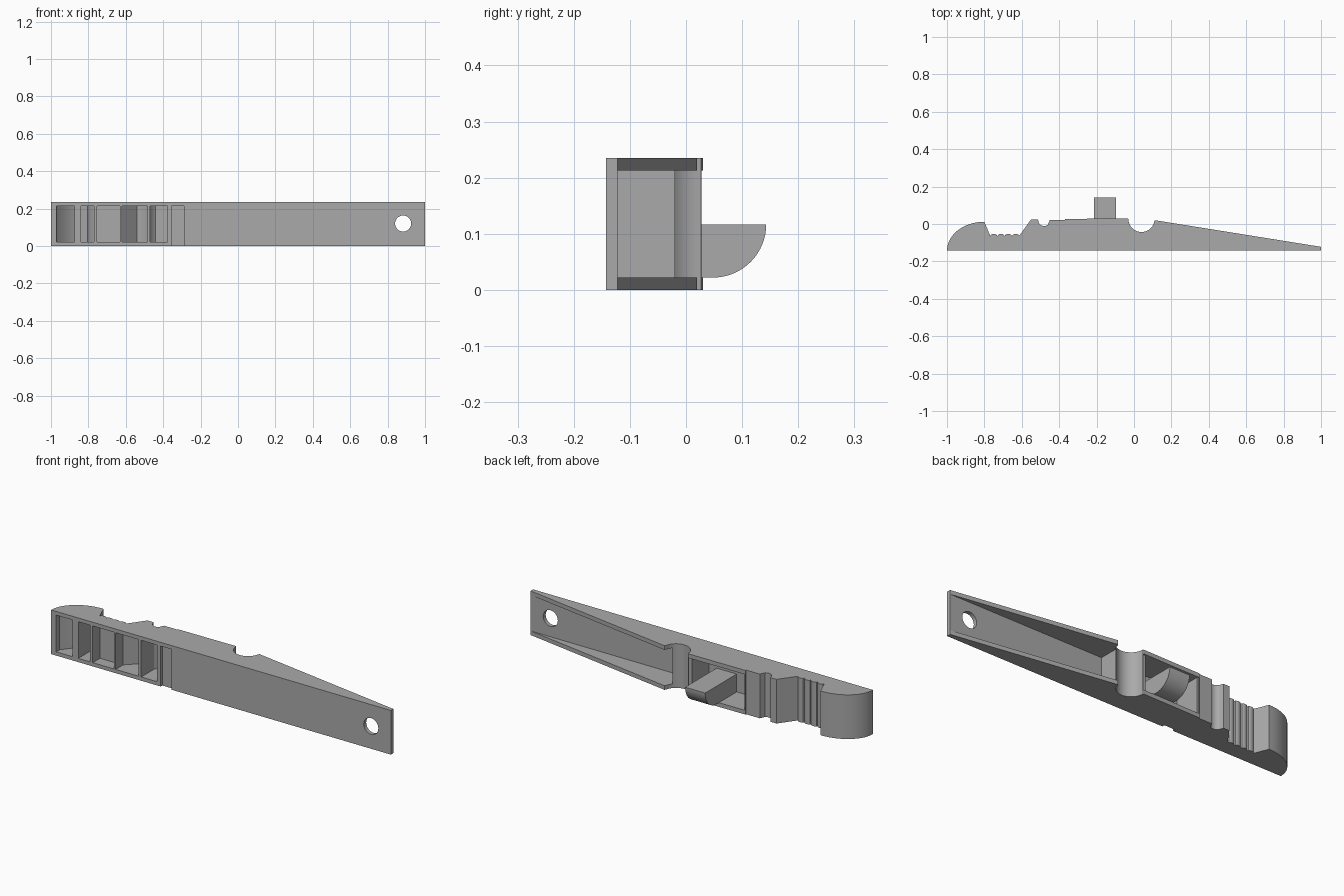
import bpy, bmesh, math

old = bpy.data.objects.get("Cube")
if old:
    bpy.data.objects.remove(old, do_unlink=True)

H, WALL = 0.235, 0.022          # overall height, side wall thickness
FRONT, FLOOR = -0.143, -0.122   # outer and inner face of the front plate

grey = bpy.data.materials.new("plain grey")
grey.use_nodes = True
grey.diffuse_color = (0.4, 0.4, 0.4, 1)
grey.node_tree.nodes["Principled BSDF"].inputs["Base Color"].default_value = (0.4, 0.4, 0.4, 1)


def prism(name, points, low, high, place=lambda a, b, c: (a, b, c)):
    """Extrude a flat outline from low to high along the third axis."""
    bm = bmesh.new()
    rings = [[bm.verts.new(place(a, b, c)) for a, b in points] for c in (low, high)]
    bm.faces.new(rings[0])
    bm.faces.new(rings[1])
    n = len(points)
    for i in range(n):
        j = (i + 1) % n
        bm.faces.new((rings[0][i], rings[0][j], rings[1][j], rings[1][i]))
    bmesh.ops.recalc_face_normals(bm, faces=bm.faces)
    mesh = bpy.data.meshes.new(name)
    bm.to_mesh(mesh)
    bm.free()
    mesh.materials.append(grey)
    obj = bpy.data.objects.new(name, mesh)
    bpy.context.collection.objects.link(obj)
    return obj


def arc(cx, cy, rx, ry, start, end, steps):
    angles = [math.radians(start + (end - start) * i / steps) for i in range(steps + 1)]
    return [(cx + rx * math.cos(a), cy + ry * math.sin(a)) for a in angles]


def box(x0, x1, y0, y1):
    return [(x0, y0), (x1, y0), (x1, y1), (x0, y1)]


def activate(obj):
    bpy.ops.object.select_all(action="DESELECT")
    obj.select_set(True)
    bpy.context.view_layer.objects.active = obj


def cut(body, cutter):
    cutter.hide_render = True
    mod = body.modifiers.new("cut", "BOOLEAN")
    mod.operation, mod.solver, mod.object = "DIFFERENCE", "EXACT", cutter
    activate(body)
    bpy.ops.object.modifier_apply(modifier=mod.name)
    bpy.data.objects.remove(cutter, do_unlink=True)


# Outline of the lever: nose, grip ridges, small groove, spring groove, tail
outline = [(-1, FRONT)]
outline += arc(-0.8, FRONT, 0.2, 0.155, 172, 90, 14)
for i in range(4):
    outline += arc(-0.75 + 0.039 * i, -0.064, 0.0185, 0.011, 180, 0, 6)
outline += [(-0.55, 0.025), (-0.515, 0.025)]
outline += arc(-0.48, 0.02, 0.032, 0.031, 180, 305, 8)
outline += [(-0.45, 0.022), (-0.37, 0.022), (-0.37, 0.027), (-0.035, 0.03)]
outline += arc(0.04, 0.027, 0.07, 0.07, 180, 350, 18)
outline += [(0.113, 0.02), (1, FLOOR), (1, FRONT)]
lever = prism("lever_body", outline, 0, H)

# Open tail channel and spring pocket on the back
cut(lever, prism("tail_cutter", box(0.092, 1.1, FLOOR, 0.2), WALL, H - WALL))
cut(lever, prism("pocket_cutter", box(-0.36, -0.05, FLOOR, 0.2), WALL, H - WALL))
cut(lever, prism("rim_cutter", box(-0.369, -0.031, 0.022, 0.2), WALL, H - WALL))

# Hollows in the front, following the outer profile
roofs = [
    [(-0.97, -0.115), (-0.92, -0.05), (-0.875, -0.025)],
    [(-0.84, -0.015), (-0.805, -0.01), (-0.79, -0.06), (-0.77, -0.08)],
    [(-0.755, -0.082), (-0.63, -0.082)],
    [(-0.62, -0.08), (-0.54, 0.0), (-0.515, -0.01), (-0.485, -0.035)],
    [(-0.47, -0.035), (-0.455, -0.01), (-0.44, 0.0), (-0.378, 0.0)],
]
for roof in roofs:
    pts = [(roof[0][0], -0.2)] + roof + [(roof[-1][0], -0.2)]
    cut(lever, prism("hollow_cutter", pts, 0.02, H - 0.02))

# Shallow recess and the hanging hole
cut(lever, prism("recess_cutter", box(-0.355, -0.29, -0.2, FRONT + 0.014), -0.1, H - 0.02))
cut(lever, prism("hole_cutter", arc(0.883, 0.12, 0.043, 0.043, 0, 348.75, 31), -0.2, 0,
                 lambda a, b, c: (a, c, b)))

# Peg with a rounded underside, standing in the pocket
peg_side = [(FLOOR - 0.005, 0.117), (FLOOR - 0.005, WALL)]
peg_side += arc(0.048, 0.117, 0.095, 0.095, 270, 360, 16)
peg = prism("spring_peg", peg_side, -0.213, -0.095, lambda a, b, c: (c, a, b))

for obj in (lever, peg):
    activate(obj)
    bpy.ops.object.shade_smooth_by_angle(angle=math.radians(30))
